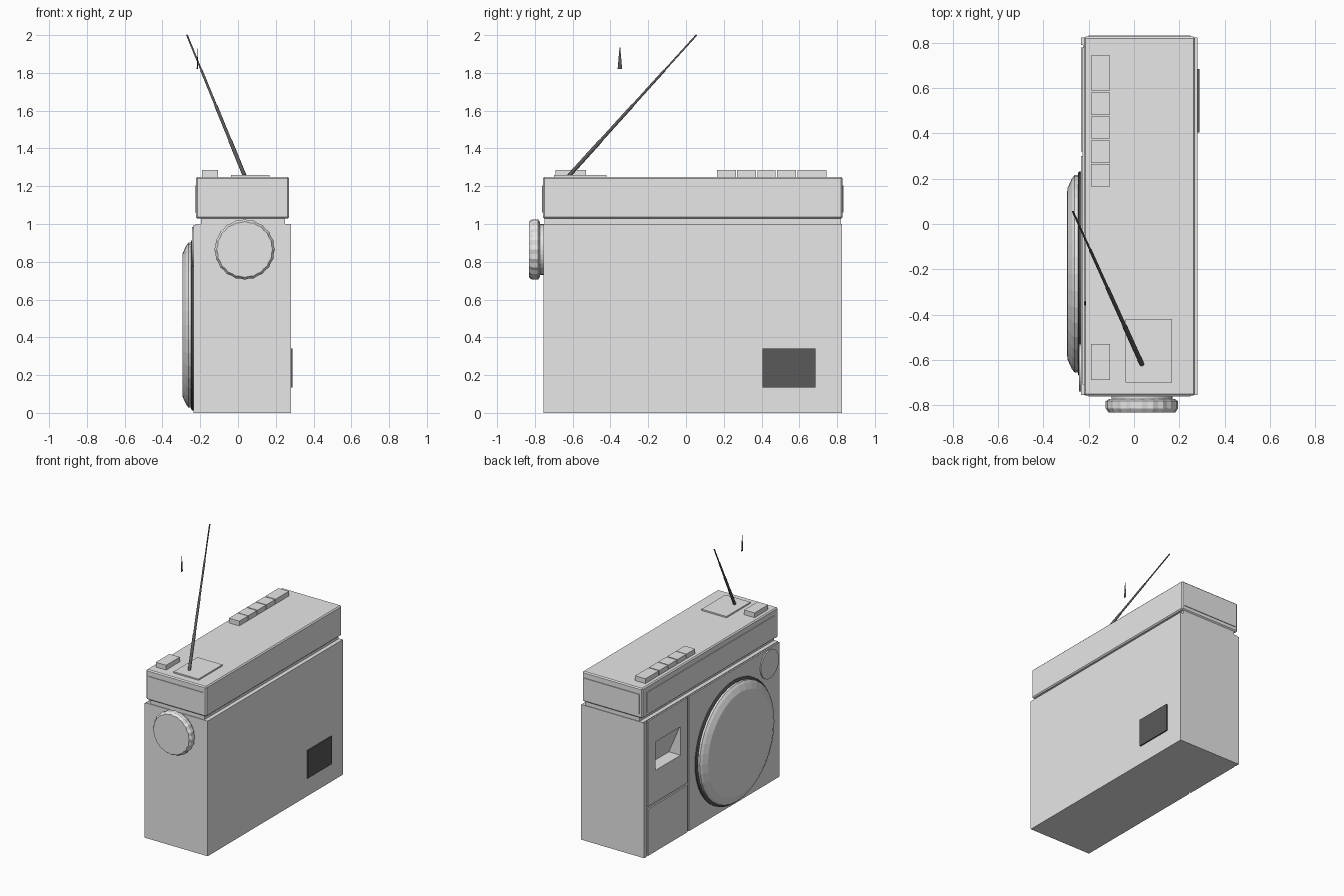
import bpy, bmesh, math
from mathutils import Vector, Matrix

if "Cube" in bpy.data.objects:
    bpy.data.objects.remove(bpy.data.objects["Cube"])


def material(name, v):
    m = bpy.data.materials.new(name)
    m.diffuse_color = (v, v, v, 1)
    m.use_nodes = True
    m.node_tree.nodes["Principled BSDF"].inputs["Base Color"].default_value = m.diffuse_color
    return m


GREY = material("light grey", 0.8)
DARK = material("dark grey", 0.1)


def finish(name, bm, mat, smooth=False):
    bmesh.ops.recalc_face_normals(bm, faces=bm.faces)
    me = bpy.data.meshes.new(name)
    bm.to_mesh(me)
    bm.free()
    ob = bpy.data.objects.new(name, me)
    bpy.context.collection.objects.link(ob)
    me.materials.append(mat)
    if smooth:
        bpy.context.view_layer.objects.active = ob
        ob.select_set(True)
        bpy.ops.object.shade_smooth_by_angle(angle=math.radians(30))
        ob.select_set(False)
    return ob


def box(name, x, y, z, mat=GREY, bevel=0):
    bm = bmesh.new()
    bmesh.ops.create_cube(bm, size=1)
    for v in bm.verts:
        v.co = [(a + b) / 2 + c * (b - a) for (a, b), c in zip((x, y, z), v.co)]
    if bevel:
        bmesh.ops.bevel(bm, geom=bm.edges[:], offset=bevel, segments=1, affect='EDGES')
    return finish(name, bm, mat)


def lathe(name, profile, centre, axis, sides, mat=GREY, scallop=0, smooth=False):
    """Closed turned solid; profile is (radius, distance along axis)."""
    bm = bmesh.new()
    rot = Vector((0, 0, 1)).rotation_difference(Vector(axis)).to_matrix()
    rings = []
    for r, h in profile:
        ring = []
        for i in range(sides):
            a = 2 * math.pi * i / sides
            k = r * (1 - scallop * (i % 2))
            ring.append(bm.verts.new(rot @ Vector((k * math.cos(a), k * math.sin(a), h)) + Vector(centre)))
        rings.append(ring)
    for lo, hi in zip(rings, rings[1:]):
        for i in range(sides):
            j = (i + 1) % sides
            bm.faces.new((lo[i], lo[j], hi[j], hi[i]))
    bm.faces.new(rings[0])
    bm.faces.new(rings[-1])
    return finish(name, bm, mat, smooth)


# Casing: lower body, recessed neck and top section
body = box("lower_body", (-0.225, 0.28), (-0.755, 0.825), (0, 1.0))
box("neck", (-0.195, 0.25), (-0.75, 0.82), (0.99, 1.04))
box("top_section", (-0.222, 0.27), (-0.758, 0.828), (1.028, 1.25), bevel=0.008)

# Thin plates round the top section
box("dial_plate", (-0.227, -0.22), (-0.71, 0.78), (1.06, 1.205))
for name, y in (("near_end_plate", (-0.763, -0.755)), ("far_end_plate", (0.825, 0.833))):
    box(name, (-0.20, 0.25), y, (1.06, 1.205))

# Panels on the speaker face
box("speaker_panel", (-0.235, -0.22), (-0.755, 0.30), (0, 0.995))
box("edge_strip", (-0.235, -0.22), (0.79, 0.825), (0, 0.995))
door = box("upper_door", (-0.235, -0.22), (0.32, 0.78), (0.365, 0.995))
box("lower_door", (-0.235, -0.22), (0.32, 0.78), (0, 0.345))

# Wedge finger pull cut through the door into the body
bm = bmesh.new()
ends = [[bm.verts.new((x, y, z)) for x, z in ((-0.26, 0.60), (-0.14, 0.60), (-0.23, 0.81), (-0.26, 0.81))]
        for y in (0.40, 0.69)]
for e in ends:
    bm.faces.new(e)
for i in range(4):
    j = (i + 1) % 4
    bm.faces.new((ends[0][i], ends[0][j], ends[1][j], ends[1][i]))
cutter = finish("finger_pull_cutter", bm, GREY)
cutter.hide_render = True
cutter.hide_viewport = True
for ob in (body, door):
    mod = ob.modifiers.new("finger_pull", 'BOOLEAN')
    mod.object = cutter
    mod.operation = 'DIFFERENCE'
    mod.solver = 'EXACT'

# Round speaker with its dark ring, and the small disc in the corner
SPK = (-0.235, -0.22, 0.465)
lathe("speaker_ring", [(0.452, -0.005), (0.452, 0.008), (0.444, 0.013)], SPK, (-1, 0, 0), 48, DARK)
lathe("speaker_cover", [(0.436, 0), (0.436, 0.028), (0.42, 0.04), (0.38, 0.058), (0.365, 0.06)],
      SPK, (-1, 0, 0), 36)
lathe("corner_disc", [(0.105, -0.005), (0.105, 0.008)], (-0.235, -0.635, 0.88), (-1, 0, 0), 32)

# Tuning knob on the end
lathe("knob_neck", [(0.135, -0.005), (0.135, 0.025)], (0.035, -0.755, 0.865), (0, -1, 0), 32)
lathe("tuning_knob", [(0.145, 0.018), (0.16, 0.028), (0.16, 0.06), (0.148, 0.077)],
      (0.035, -0.755, 0.865), (0, -1, 0), 40, scallop=0.03)

# Push buttons and antenna base plate on top
for i, y in enumerate([(0.165, 0.265), (0.27, 0.37), (0.378, 0.475), (0.482, 0.582),
                       (0.59, 0.745), (-0.69, -0.53)]):
    box(f"button_{i + 1}", (-0.19, -0.105), y, (1.245, 1.285))
box("antenna_plate", (-0.037, 0.167), (-0.70, -0.42), (1.245, 1.26))

# Telescopic antenna
foot, tip = Vector((0.035, -0.62, 1.255)), Vector((-0.27, 0.055, 2.0))
L = (tip - foot).length
prof = []
for i in range(4):
    r = 0.0105 - 0.002 * i
    prof += [(r, L * i / 4), (r, L * (i + 1) / 4)]
lathe("antenna", prof, foot, tip - foot, 12, DARK)

# Loose dial pointer
ptr = lathe("dial_pointer", [(0.012, 0), (0.002, 0.115)], (0, 0, 0), (0, 0, 1), 8, DARK)
ptr.data.transform(Matrix.Translation((-0.215, -0.35, 1.82)) @ Matrix.Diagonal((0.3, 1, 1, 1)))

# Dark panel on the back
box("back_panel", (0.275, 0.289), (0.405, 0.685), (0.135, 0.34), DARK)
